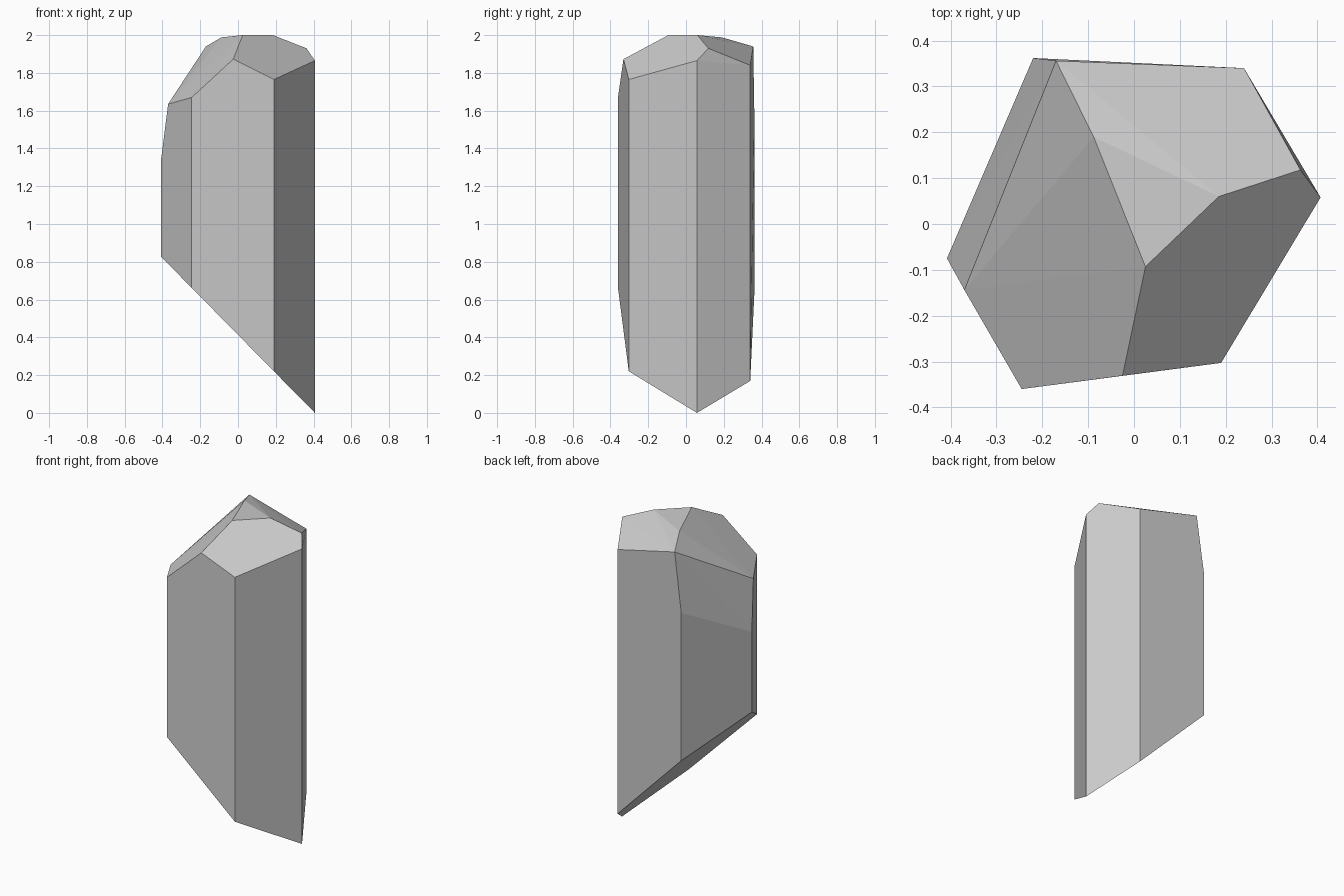
import bpy, bmesh, math

if "Cube" in bpy.data.objects:
    bpy.data.objects.remove(bpy.data.objects["Cube"])

# Six-sided crystal outline: x, y, height where each upright edge ends
outline = [(-0.408, -0.075, 1.335), (-0.245, -0.36, 1.67), (0.19, -0.303, 1.765),
           (0.407, 0.058, 1.865), (0.24, 0.34, 1.84), (-0.22, 0.362, 1.57)]

# Corners of the cut facets at the tip
crown = [(-0.37, -0.144, 1.635), (-0.17, 0.356, 1.94), (-0.088, 0.19, 1.988),
         (0.025, -0.093, 2.0), (0.185, 0.06, 2.0), (0.363, 0.118, 1.93),
         (-0.025, -0.331, 1.873)]


def base_height(x):
    """Slanted break plane across the bottom."""
    return 1.015 * (0.407 - x)


# Crystal body: convex solid through base, outline and crown
bm = bmesh.new()
for x, y, top in outline:
    bm.verts.new((x, y, base_height(x)))
    bm.verts.new((x, y, top))
for p in crown:
    bm.verts.new(p)
bmesh.ops.convex_hull(bm, input=bm.verts[:])

# Merge nearly coplanar triangles into flat facets
bmesh.ops.dissolve_limit(bm, angle_limit=math.radians(1.5),
                         verts=bm.verts[:], edges=bm.edges[:])
bmesh.ops.recalc_face_normals(bm, faces=bm.faces[:])

mesh = bpy.data.meshes.new("crystal")
bm.to_mesh(mesh)
bm.free()
crystal = bpy.data.objects.new("crystal", mesh)
bpy.context.collection.objects.link(crystal)
